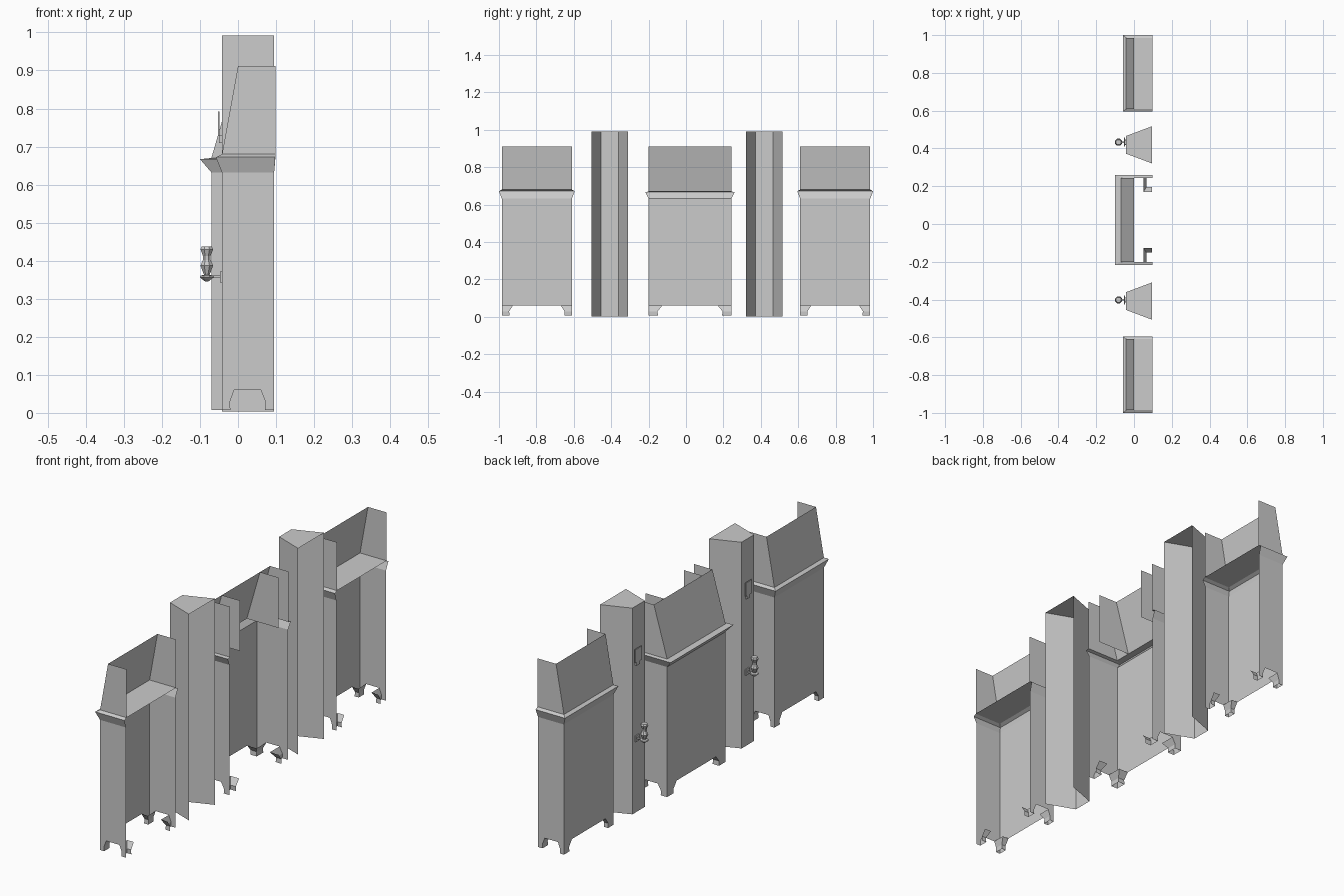
import bpy, math

if "Cube" in bpy.data.objects:
    bpy.data.objects.remove(bpy.data.objects["Cube"])

grey = bpy.data.materials.new("stone_grey")
grey.diffuse_color = (0.6, 0.6, 0.6, 1)
grey.use_nodes = True
grey.node_tree.nodes["Principled BSDF"].inputs["Base Color"].default_value = grey.diffuse_color


def make(name, verts, faces):
    me = bpy.data.meshes.new(name)
    me.from_pydata(verts, [], faces)
    me.materials.append(grey)
    ob = bpy.data.objects.new(name, me)
    bpy.context.collection.objects.link(ob)
    return ob


def u_ring(x0, x1, y0, y1, z):
    """Three-sided outline, open towards +x."""
    return [(x1, y0, z), (x0, y0, z), (x0, y1, z), (x1, y1, z)]


def loft(name, rings, cap=False):
    """Skin open outlines of equal length, optionally closing the top."""
    n = len(rings[0])
    faces = []
    for r in range(len(rings) - 1):
        for i in range(n - 1):
            a = r * n + i
            faces.append((a + 1, a, a + n, a + n + 1))
    if cap:
        faces.append(tuple(reversed(range((len(rings) - 1) * n, len(rings) * n))))
    return make(name, [p for r in rings for p in r], faces)


def foot(name, x, y, sx, sy, wx, wy):
    """Hollow corner foot: the outer faces are flush, the inner faces slant."""
    verts, faces = [], []
    for z, k in ((0.06, 1.0), (0.03, 0.66), (0.008, 0.68)):
        px, py = x + sx * wx * k, y + sy * wy * k
        verts += [(x, y, z), (px, y, z), (px, py, z), (x, py, z)]
    for r in (0, 4):
        for i in range(4):
            if i == 3 and sx < 0:
                continue        # back is open
            j = (i + 1) % 4
            q = (r + i, r + j, r + 4 + j, r + 4 + i)
            faces.append(q if sx * sy < 0 else q[::-1])
    make(name, verts, faces)


def cabinet(tag, x0, y0, y1, lip_x, lip_y, z_lip, z_top, closed, wx, wxb, wy):
    xb = 0.095
    loft(tag + "_body", [u_ring(x0, xb, y0, y1, 0.06), u_ring(x0, xb, y0, y1, 0.632)])
    lip = u_ring(x0 - lip_x, 0.098, y0 - lip_y, y1 + lip_y, z_lip)
    loft(tag + "_cornice", [u_ring(x0, xb, y0, y1, 0.632), lip,
                            u_ring(x0, 0.098, y0, y1, z_top)], cap=closed)
    loft(tag + "_hood", [u_ring(x0, 0.098, y0, y1, z_top),
                         u_ring(0.0, 0.098, y0, y1, 0.912)])
    for y, sy, s in ((y0, 1, "a"), (y1, -1, "b")):
        foot(tag + "_front_foot_" + s, x0, y, 1, sy, wx, wy)
        foot(tag + "_rear_foot_" + s, xb, y, -1, sy, wxb, wy)


# Three cabinets: two closed ends and the open-topped middle one
cabinet("left_cabinet", -0.042, -0.985, -0.61, 0.016, 0.015, 0.672, 0.68, True, 0.032, 0.035, 0.06)
cabinet("right_cabinet", -0.042, 0.61, 0.985, 0.016, 0.015, 0.672, 0.68, True, 0.032, 0.035, 0.06)
cabinet("middle_cabinet", -0.07, -0.2, 0.243, 0.03, 0.017, 0.667, 0.67, False, 0.05, 0.045, 0.073)

# Dividers inside the middle hood
for i, y in enumerate((-0.123, 0.167)):
    make("hood_divider_%d" % i,
         [(-0.07, y, 0.67), (0.098, y, 0.67), (0.098, y, 0.912), (0, y, 0.912)],
         [(0, 1, 2, 3)])


def lathe(name, cx, cy, profile, sides=8):
    verts, faces = [], []
    for r, z in profile:
        for i in range(sides):
            a = 2 * math.pi * (i + 0.5) / sides
            verts.append((cx + r * math.cos(a), cy + r * math.sin(a), z))
    for k in range(len(profile) - 1):
        for i in range(sides):
            j = (i + 1) % sides
            faces.append((k * sides + i, k * sides + j, (k + 1) * sides + j, (k + 1) * sides + i))
    faces.append(tuple(range(sides))[::-1])
    faces.append(tuple(range((len(profile) - 1) * sides, len(profile) * sides)))
    return make(name, verts, faces)


def box(name, x0, x1, y0, y1, z0, z1):
    v = [(x, y, z) for x in (x0, x1) for y in (y0, y1) for z in (z0, z1)]
    return make(name, v, [(0, 1, 3, 2), (4, 6, 7, 5), (0, 4, 5, 1),
                          (2, 3, 7, 6), (0, 2, 6, 4), (1, 5, 7, 3)])


# Pillars with a lamp and a small hanging plate each
for tag, c, ly in (("left", -0.408, -0.402), ("right", 0.419, 0.433)):
    rings = [[(0.094, c - 0.098, z), (-0.042, c - 0.047, z),
              (-0.042, c + 0.047, z), (0.094, c + 0.098, z)] for z in (0.003, 0.992)]
    loft(tag + "_pillar", rings, cap=True)
    lathe(tag + "_lamp_base", -0.082, ly,
          [(0.004, 0.345), (0.014, 0.352), (0.02, 0.357), (0.018, 0.361), (0.007, 0.363)])
    lathe(tag + "_lamp_glass", -0.082, ly,
          [(0.008, 0.363), (0.018, 0.387), (0.011, 0.402), (0.011, 0.413),
           (0.018, 0.43), (0.014, 0.438)])
    box(tag + "_lamp_arm", -0.07, -0.042, ly - 0.004, ly + 0.004, 0.354, 0.361)
    box(tag + "_lamp_mount", -0.047, -0.042, ly - 0.014, ly + 0.014, 0.343, 0.372)
    box(tag + "_hanging_plate", -0.053, -0.048, ly - 0.024, ly + 0.024, 0.728, 0.792)
    box(tag + "_plate_bracket", -0.05, -0.042, ly - 0.012, ly + 0.012, 0.71, 0.73)
